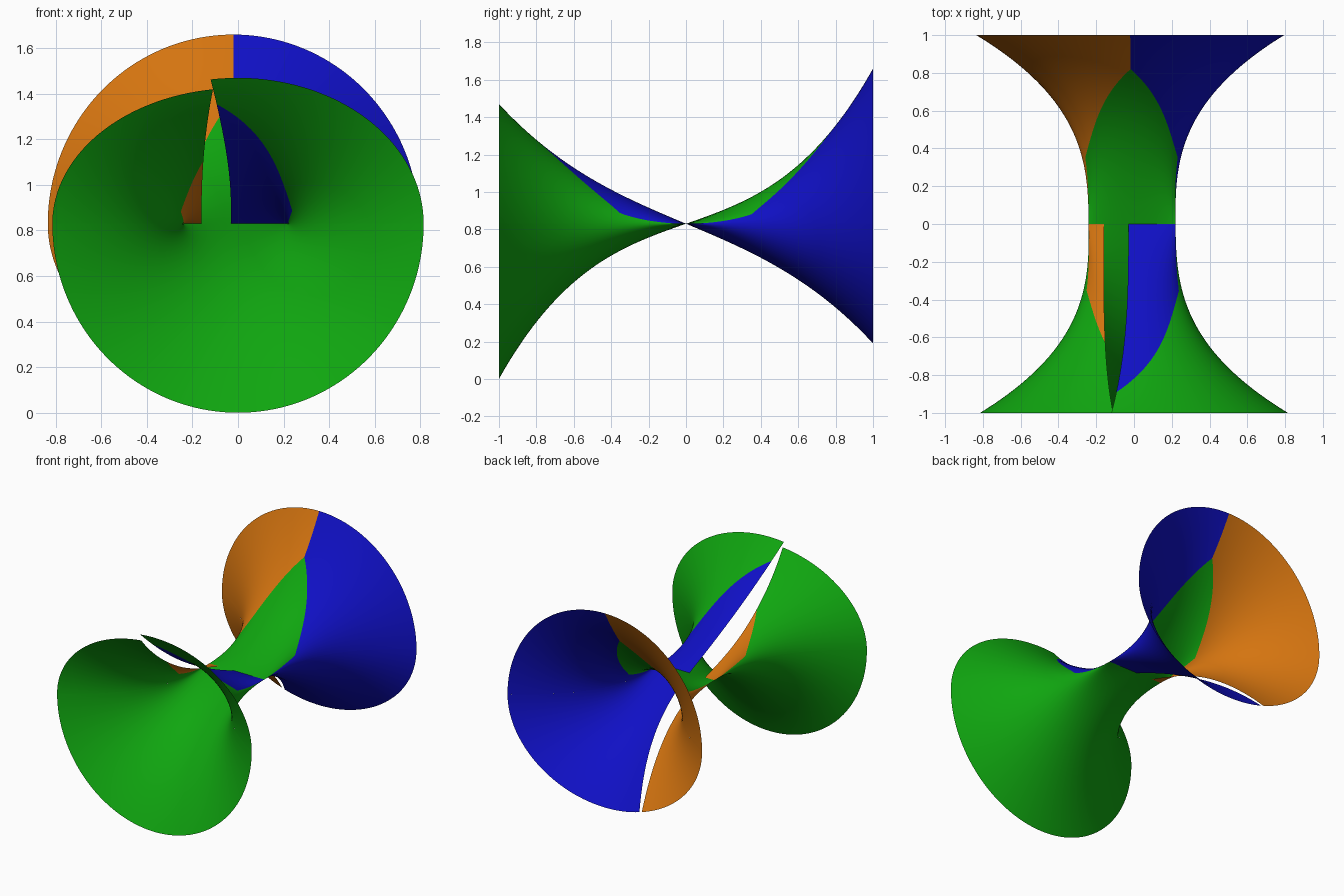
import bpy, bmesh, math

cube = bpy.data.objects.get("Cube")
if cube:
    bpy.data.objects.remove(cube, do_unlink=True)

MID = 0.83          # height of the pinched waist


def material(name, rgb):
    m = bpy.data.materials.new(name)
    m.use_nodes = True
    m.diffuse_color = (*rgb, 1)
    m.node_tree.nodes["Principled BSDF"].inputs["Base Color"].default_value = (*rgb, 1)
    return m


green = material("green", (0.005, 0.38, 0.005))
blue = material("blue", (0.005, 0.005, 0.56))
orange = material("orange", (0.66, 0.175, 0.005))


# Horn outline along y: half-width and centre
def width(y):
    return 0.23 + 0.585 * abs(y) ** 2.8


def centre(y):
    return -0.01 - 0.01 * y


# Edges of the slit, which closes towards both rims
def slit_left(y):
    return -0.16 + (0.05 * y ** 4 if y < 0 else -0.17 * y * y)


def slit_right(y):
    return -0.03 - (0.09 * abs(y) ** 3 if y < 0 else 0.28 * y * y)


def slit_angle(x, y):
    return math.acos(max(-1, min(1, (x - centre(y)) / width(y))))


# Each sheet maps k (0 to 1, around the horn) and y to an angle
def full_angle(k, y):
    return math.pi * k


def right_angle(k, y):
    return k * slit_angle(slit_right(y), y)


def left_angle(k, y):
    return math.pi - k * (math.pi - slit_angle(slit_left(y), y))


# Signed height of each sheet; all of them cross at the waist
def full_rise(y):
    return 0.35 * y + 0.48 * y ** 3


def right_rise(y):
    return -0.42 * y - 0.22 * y ** 3


def left_rise(y):
    return right_rise(y) * (0.93 if y < 0 else 1)


# Where the tongue of one colour ends, along a line of constant k
def tongue_end(angle, side, sign):
    def end(k):
        lo, hi = 0.0, 1.0
        for _ in range(30):
            y = (lo + hi) / 2
            t = angle(k, sign * y)
            c = abs(math.cos(t)) if side == 0 else side * math.cos(t)
            if y < min(0.82 - 0.5 * c, math.sin(t)):
                lo = y
            else:
                hi = y
        return sign * lo
    return end


def front_rim(k):
    return -1.0


def back_rim(k):
    return 1.0


def sheet(name, angle, rise, start, end, mat, k0=0.0, k1=1.0, cols=40, rows=40):
    bm = bmesh.new()
    grid = []
    for i in range(cols + 1):
        k = k0 + (k1 - k0) * i / cols
        a, b = start(k), end(k)
        line = []
        for j in range(rows + 1):
            y = a + (b - a) * j / rows
            t = angle(k, y)
            line.append(bm.verts.new((centre(y) + width(y) * math.cos(t), y,
                                      MID + rise(y) * math.sin(t))))
        grid.append(line)
    for p, q in zip(grid, grid[1:]):
        for j in range(rows):
            bm.faces.new((p[j], q[j], q[j + 1], p[j + 1]))
    bmesh.ops.remove_doubles(bm, verts=bm.verts, dist=0.00001)
    bmesh.ops.recalc_face_normals(bm, faces=bm.faces)
    for f in bm.faces:
        f.smooth = True
    mesh = bpy.data.meshes.new(name)
    bm.to_mesh(mesh)
    bm.free()
    mesh.materials.append(mat)
    ob = bpy.data.objects.new(name, mesh)
    bpy.context.collection.objects.link(ob)


# Unbroken sheet: front underside through the waist to the back top
end = tongue_end(full_angle, 0, 1)
sheet("front_bowl_and_tongue", full_angle, full_rise, front_rim, end, green, cols=80, rows=60)
sheet("back_top_left", full_angle, full_rise, end, back_rim, blue, 0, 0.5)
sheet("back_top_right", full_angle, full_rise, end, back_rim, orange, 0.5, 1)

# Slit sheets: back underside through the waist to the front top
for label, angle, rise, side, mat in (("left", right_angle, right_rise, 1, blue),
                                      ("right", left_angle, left_rise, -1, orange)):
    end = tongue_end(angle, side, -1)
    sheet("back_bowl_and_tongue_" + label, angle, rise, end, back_rim, mat, rows=60)
    sheet("front_top_" + label, angle, rise, front_rim, end, green)
